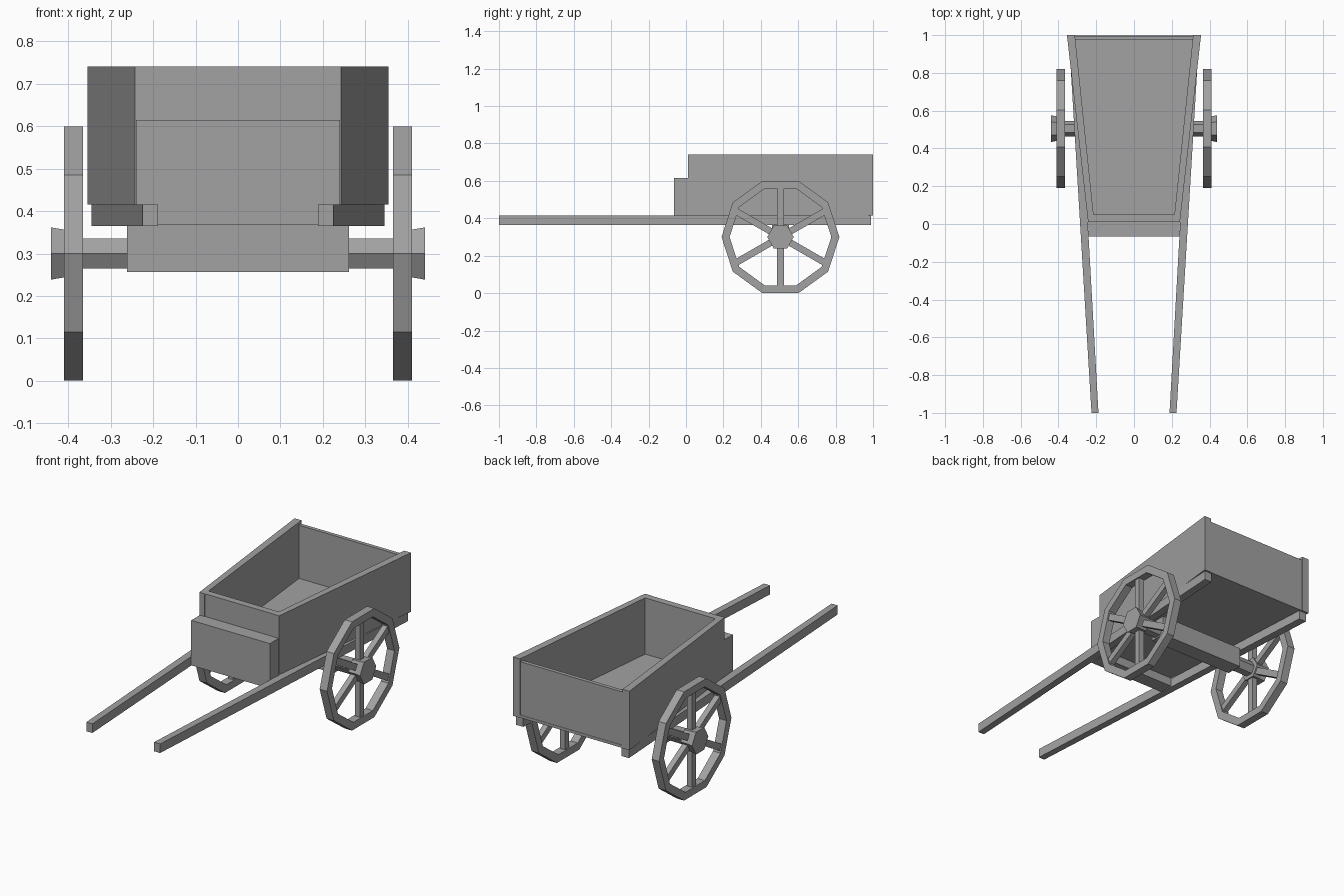
import bpy, bmesh
from math import sin, cos, radians, pi

cube = bpy.data.objects.get("Cube")
if cube:
    bpy.data.objects.remove(cube, do_unlink=True)

grey = bpy.data.materials.new("plain grey")
grey.use_nodes = True
colour = (0.36, 0.36, 0.36, 1)
grey.diffuse_color = colour
grey.node_tree.nodes["Principled BSDF"].inputs["Base Color"].default_value = colour

AXLE_Y, AXLE_Z = 0.505, 0.30


def loft(name, rings, cyclic=False):
    """Skin a series of equal-sized cross-sections; cap the ends unless cyclic."""
    bm = bmesh.new()
    loops = [[bm.verts.new(p) for p in ring] for ring in rings]
    pairs = list(zip(loops, loops[1:]))
    if cyclic:
        pairs.append((loops[-1], loops[0]))
    else:
        bm.faces.new(loops[0])
        bm.faces.new(loops[-1])
    n = len(loops[0])
    for a, b in pairs:
        for i in range(n):
            j = (i + 1) % n
            bm.faces.new((a[i], a[j], b[j], b[i]))
    bmesh.ops.recalc_face_normals(bm, faces=bm.faces)
    mesh = bpy.data.meshes.new(name)
    bm.to_mesh(mesh)
    bm.free()
    mesh.materials.append(grey)
    obj = bpy.data.objects.new(name, mesh)
    bpy.context.collection.objects.link(obj)
    return obj


def section(y, x0, x1, z0, z1):
    return [(x0, y, z0), (x1, y, z0), (x1, y, z1), (x0, y, z1)]


def beam(name, y0, y1, z0, z1, near, far):
    """Straight or tapering board along y; near and far are (x0, x1) at its ends."""
    return loft(name, [section(y0, *near, z0, z1), section(y1, *far, z0, z1)])


def hexagon(x, r):
    return [(x, AXLE_Y + r * cos(k * pi / 3), AXLE_Z + r * sin(k * pi / 3)) for k in range(6)]


def polar(x, r, angle, side=0):
    return (x, AXLE_Y + r * cos(angle) - side * sin(angle),
            AXLE_Z + r * sin(angle) + side * cos(angle))


# Tray
beam("floor", 0.015, 0.998, 0.415, 0.43, (-0.225, 0.225), (-0.33, 0.33))
beam("front_board", 0.012, 0.05, 0.415, 0.74, (-0.23, 0.23), (-0.233, 0.233))
beam("back_board", 0.975, 0.996, 0.43, 0.723, (-0.325, 0.325), (-0.325, 0.325))
beam("front_box", -0.065, 0.015, 0.367, 0.615, (-0.24, 0.24), (-0.24, 0.24))

# Axle
beam("axle_block", AXLE_Y - 0.045, AXLE_Y + 0.045, 0.257, 0.367, (-0.262, 0.262), (-0.262, 0.262))
loft("axle", [hexagon(-0.38, 0.041), hexagon(0.38, 0.041)])

# Mirrored parts
for name, s in (("left", 1), ("right", -1)):
    beam(name + "_side_board", 0.01, 1.0, 0.415, 0.74,
         (s * 0.21, s * 0.243), (s * 0.313, s * 0.355))
    beam(name + "_shaft", -1.0, 0.99, 0.365, 0.415,
         (s * 0.188, s * 0.225), (s * 0.30, s * 0.345))

    # Wheel
    rim = []
    for k in range(10):
        a = k * pi / 5
        rim.append([polar(s * x, r, a) for x, r in
                    ((0.365, 0.272), (0.41, 0.272), (0.41, 0.315), (0.365, 0.315))])
    loft(name + "_rim", rim, cyclic=True)
    loft(name + "_hub", [hexagon(s * 0.365, 0.064), hexagon(s * 0.41, 0.065), hexagon(s * 0.44, 0.071)])
    for k in range(6):
        a = radians(30 + 60 * k)
        loft(f"{name}_spoke_{k + 1}", [
            [polar(s * x, r, a, w) for x, w in
             ((0.372, -0.018), (0.403, -0.018), (0.403, 0.018), (0.372, 0.018))]
            for r in (0.03, 0.27)])
